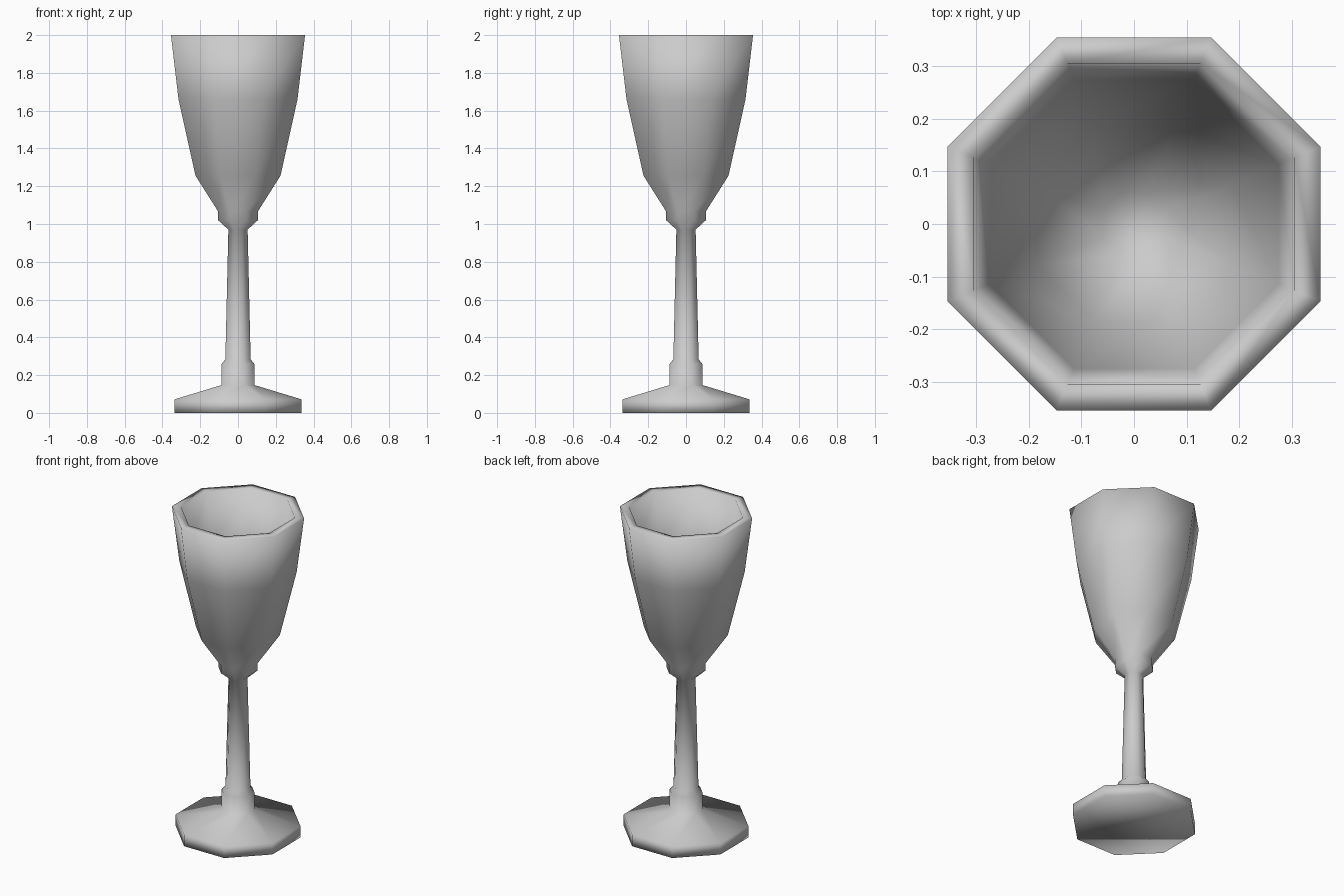
import bpy, bmesh, math

if "Cube" in bpy.data.objects:
    bpy.data.objects.remove(bpy.data.objects["Cube"])

SIDES = 8
# Profile as (distance to flat side, height), from foot up the outside, then down the inside
PROFILE = [
    (0.335, 0.0), (0.335, 0.072), (0.088, 0.147),      # foot
    (0.088, 0.257), (0.067, 0.284), (0.051, 0.97),     # stem
    (0.105, 1.02), (0.105, 1.066),                     # collar
    (0.225, 1.256), (0.315, 1.66), (0.355, 2.0),       # outer bowl
    (0.305, 2.0), (0.275, 1.66), (0.185, 1.27),        # inner bowl
    (0.06, 1.09),
]


def lathe(name, profile):
    bm = bmesh.new()
    step = 2 * math.pi / SIDES
    rings = []
    for apothem, z in profile:
        r = apothem / math.cos(step / 2)
        rings.append([bm.verts.new((r * math.cos((i + 0.5) * step),
                                    r * math.sin((i + 0.5) * step), z))
                      for i in range(SIDES)])
    for low, high in zip(rings, rings[1:]):
        for i in range(SIDES):
            j = (i + 1) % SIDES
            bm.faces.new((low[i], low[j], high[j], high[i]))
    # underside and bowl floor
    bm.faces.new(rings[0][::-1])
    bm.faces.new(rings[-1])
    bmesh.ops.recalc_face_normals(bm, faces=bm.faces)
    for f in bm.faces:
        f.smooth = True
    mesh = bpy.data.meshes.new(name)
    bm.to_mesh(mesh)
    bm.free()
    obj = bpy.data.objects.new(name, mesh)
    bpy.context.collection.objects.link(obj)
    return obj


# Eight-sided goblet, smooth shaded
lathe("goblet", PROFILE)
